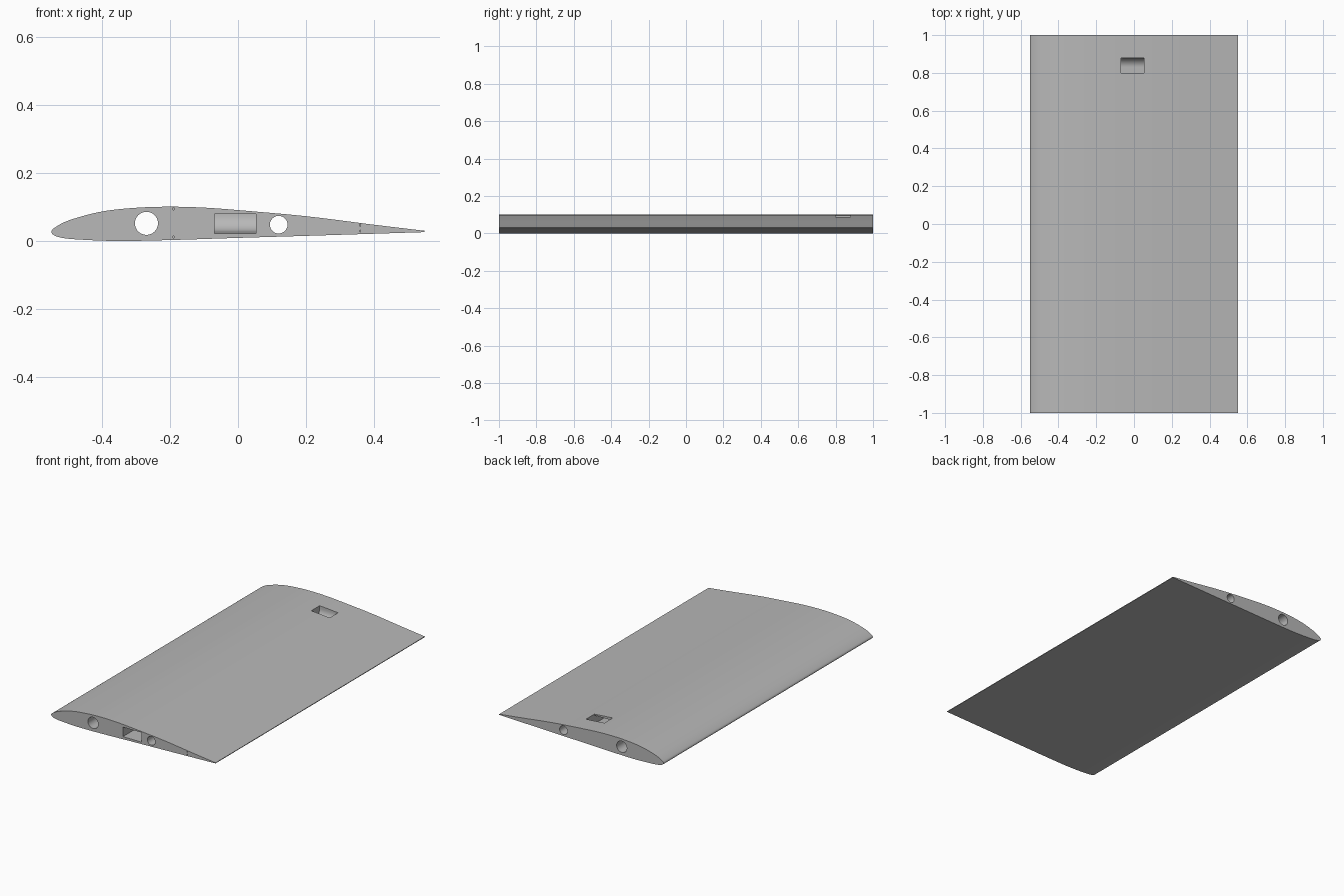
import bpy, bmesh, math
from mathutils import Vector
from mathutils.geometry import interpolate_bezier

cube = bpy.data.objects.get("Cube")
if cube:
    bpy.data.objects.remove(cube, do_unlink=True)

grey = bpy.data.materials.new("light_grey")
grey.use_nodes = True
grey.diffuse_color = (0.48, 0.48, 0.48, 1)
grey.node_tree.nodes["Principled BSDF"].inputs["Base Color"].default_value = grey.diffuse_color


def prism(name, outline, offset):
    """Extrude a closed 3D outline by an offset vector."""
    bm = bmesh.new()
    face = bm.faces.new([bm.verts.new(p) for p in outline])
    moved = bmesh.ops.extrude_face_region(bm, geom=[face])["geom"]
    bmesh.ops.translate(bm, vec=offset, verts=[v for v in moved if isinstance(v, bmesh.types.BMVert)])
    bmesh.ops.recalc_face_normals(bm, faces=bm.faces)
    mesh = bpy.data.meshes.new(name)
    bm.to_mesh(mesh)
    bm.free()
    mesh.materials.append(grey)
    obj = bpy.data.objects.new(name, mesh)
    bpy.context.collection.objects.link(obj)
    return obj


def smooth_path(points, steps):
    """Smooth curve through points, with handles sized by segment length."""
    pts = [Vector(p) for p in points]
    last = len(pts) - 1
    tangents = [(pts[min(i + 1, last)] - pts[max(i - 1, 0)]).normalized() for i in range(last + 1)]
    path = []
    for i in range(last):
        a, b = pts[i], pts[i + 1]
        reach = (b - a).length / 3
        path += interpolate_bezier(a, a + tangents[i] * reach, b - tangents[i + 1] * reach, b, steps)[:-1]
    return path + [pts[-1]]


def cut(target, cutter):
    """Subtract the cutter from the target and discard it."""
    cutter.hide_render = True
    mod = target.modifiers.new("cut", "BOOLEAN")
    mod.operation, mod.solver, mod.object = "DIFFERENCE", "EXACT", cutter
    bpy.context.view_layer.objects.active = target
    bpy.ops.object.modifier_apply(modifier=mod.name)
    bpy.data.objects.remove(cutter, do_unlink=True)


# Wing section: trailing edge, over the top, round the nose, back underneath
section = [(0.55, 0.030), (0.4, 0.048), (0.2, 0.073), (0, 0.091), (-0.095, 0.098),
           (-0.19, 0.101), (-0.29, 0.0985), (-0.4, 0.087), (-0.495, 0.062),
           (-0.538, 0.041), (-0.55, 0.025), (-0.527, 0.011), (-0.465, 0.004),
           (-0.35, 0.0), (-0.19, 0.003), (0, 0.009), (0.2, 0.015), (0.55, 0.026)]
outline = [(p.x, -1, p.y) for p in smooth_path(section, 9)]
wing = prism("wing_panel", outline, (0, 2, 0))

# Round spar holes through the whole span
for x, z, r in [(-0.27, 0.052, 0.034), (0.12, 0.048, 0.026)]:
    ring = [(x + r * math.cos(a), -1.1, z + r * math.sin(a))
            for a in (math.tau * i / 48 for i in range(48))]
    cut(wing, prism("spar_hole", ring, (0, 2.2, 0)))

# Cable duct from the front end, curving up to an opening in the top skin
bend = [(0.83 + 0.05 * math.sin(a), 0.08 - 0.052 * math.cos(a))
        for a in (math.pi / 2 * i / 12 for i in range(13))]
duct = [(-1.1, 0.022)] + bend + [(0.88, 0.2), (0.80, 0.2), (0.80, 0.08), (-1.1, 0.08)]
cut(wing, prism("cable_duct", [(-0.07, y, z) for y, z in duct], (0.123, 0, 0)))

# Hairline notches in the front end
for x, z in [(-0.19, 0.092), (-0.19, 0.008), (0.36, 0.043), (0.36, 0.026)]:
    w, h = 0.001, 0.007
    slot = [(x - w, -1.1, z), (x + w, -1.1, z), (x + w, -1.1, z + h), (x - w, -1.1, z + h)]
    cut(wing, prism("notch", slot, (0, 0.15, 0)))

bpy.ops.object.select_all(action="DESELECT")
wing.select_set(True)
bpy.context.view_layer.objects.active = wing
bpy.ops.object.shade_smooth_by_angle(angle=math.radians(30))
